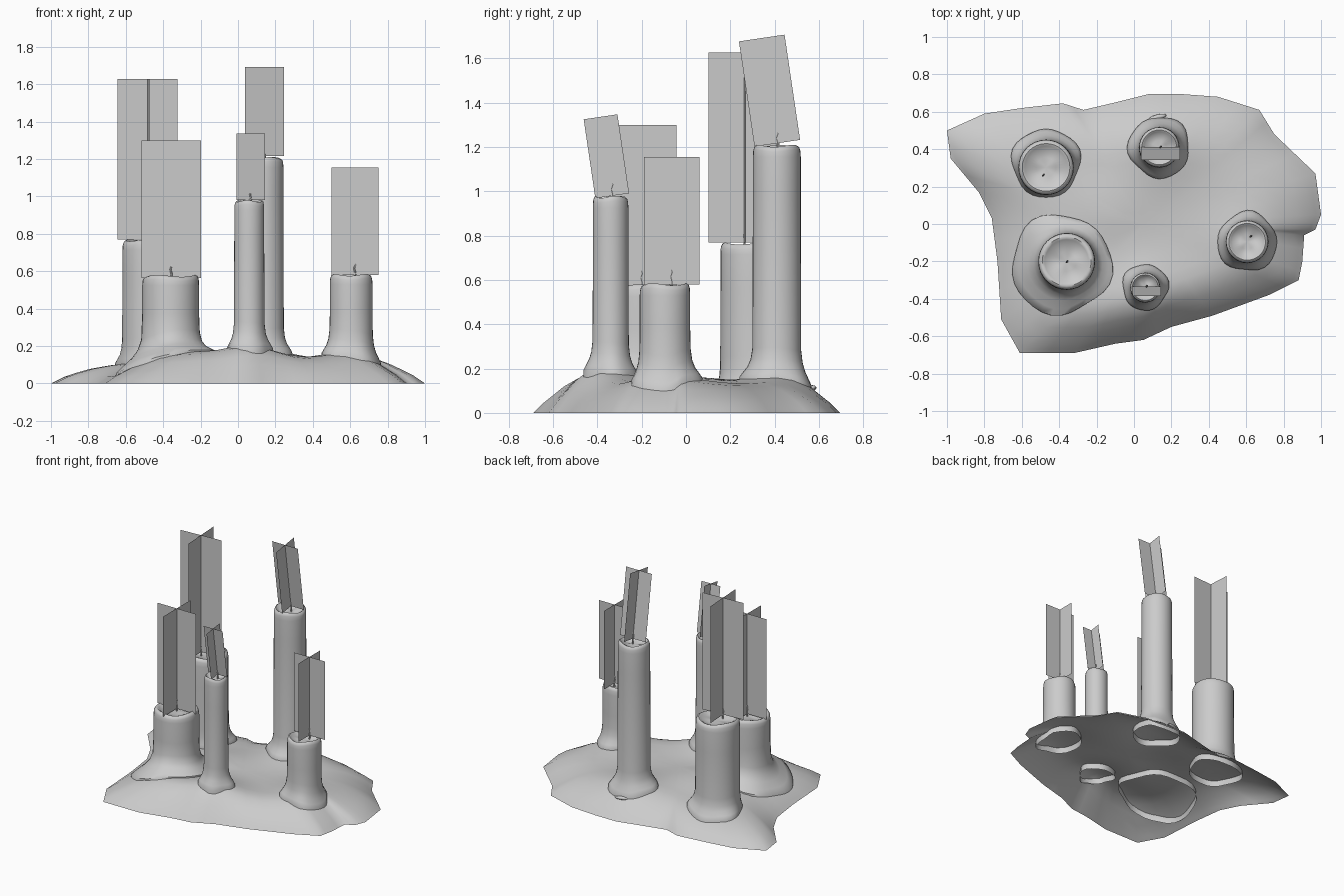
import bpy, bmesh, math
from mathutils import Vector, Matrix

if "Cube" in bpy.data.objects:
    bpy.data.objects.remove(bpy.data.objects["Cube"], do_unlink=True)

GREY = (0.6, 0.6, 0.6, 1)
wax = bpy.data.materials.new("light_grey")
wax.use_nodes = True
wax.diffuse_color = GREY
wax.node_tree.nodes["Principled BSDF"].inputs["Base Color"].default_value = GREY


def finish(bm, name, smooth=True):
    mesh = bpy.data.meshes.new(name)
    bm.to_mesh(mesh)
    bm.free()
    mesh.materials.append(wax)
    obj = bpy.data.objects.new(name, mesh)
    bpy.context.collection.objects.link(obj)
    if smooth:
        bpy.ops.object.select_all(action='DESELECT')
        obj.select_set(True)
        bpy.context.view_layer.objects.active = obj
        bpy.ops.object.shade_smooth_by_angle(angle=math.radians(50))


def bridge(bm, low, high):
    n = len(low)
    for i in range(n):
        j = (i + 1) % n
        bm.faces.new((low[i], low[j], high[j], high[i]))


def cap(bm, ring, co):
    tip = bm.verts.new(co)
    for i in range(len(ring)):
        bm.faces.new((ring[i], ring[(i + 1) % len(ring)], tip))


def lerp_table(table, t):
    for (a, va), (b, vb) in zip(table, table[1:]):
        if t <= b:
            return va + (vb - va) * (t - a) / (b - a)
    return table[-1][1]


# Outline of the melted wax pool, anticlockwise
outline = [Vector(p) for p in (
    (1, .05), (.97, .27), (.75, .48), (.67, .61), (.45, .68), (.25, .695),
    (.08, .695), (-.1, .65), (-.27, .61), (-.38, .645), (-.6, .62), (-.8, .59),
    (-1, .5), (-.98, .35), (-.83, .17), (-.76, .03), (-.73, -.2), (-.71, -.51),
    (-.61, -.69), (-.32, -.69), (-.1, -.64), (.05, -.62), (.2, -.55), (.42, -.49),
    (.72, -.38), (.88, -.3), (.9, -.2), (.91, -.06), (.97, -.03))]
CENTRE = Vector((.05, 0))
SLOPE = [(0, .13), (.6, .13), (.75, .115), (.85, .08), (.93, .045), (1, 0)]
BUMPS = [(.07, -.4, .075), (.15, .42, .045), (.6, -.1, .04), (-.3, -.44, .045),
         (-.16, .06, .035)]


def edge_fraction(p):
    """How far p lies from the pool centre towards its outline."""
    d = p - CENTRE
    for a, b in zip(outline, outline[1:] + outline[:1]):
        a, b = a - CENTRE, b - CENTRE
        if a.x * d.y - a.y * d.x >= 0 and d.x * b.y - d.y * b.x >= 0:
            area = a.x * b.y - a.y * b.x
            if area > 0:
                return ((a.x * d.y - a.y * d.x) + (d.x * b.y - d.y * b.x)) / area
    return 0


def ground(x, y):
    t = min(edge_fraction(Vector((x, y))), 1)
    z = lerp_table(SLOPE, t) * (1 - .2 * max(0, min(1, -x / .7)))
    for bx, by, h in BUMPS:
        z += h * math.exp(-((x - bx) ** 2 + (y - by) ** 2) / .042) * min(1, (1 - t) * 4)
    return z


# Wax pool: rings shrinking towards the centre, open underneath
bm = bmesh.new()
rim = []
for a, b in zip(outline, outline[1:] + outline[:1]):
    rim += [a, (a + b) / 2]
previous = None
for t in (1, .97, .93, .87, .8, .7, .6, .5, .4, .3, .2, .1):
    ring = []
    for p in rim:
        q = CENTRE + (p - CENTRE) * t
        ring.append(bm.verts.new((q.x, q.y, 0 if t == 1 else ground(q.x, q.y))))
    if previous:
        bridge(bm, previous, ring)
    previous = ring
cap(bm, previous, (CENTRE.x, CENTRE.y, ground(*CENTRE)))
finish(bm, "wax_pool")

# Small wax drip beside the tall back candle
bm = bmesh.new()
bmesh.ops.create_uvsphere(bm, u_segments=12, v_segments=6, radius=1, matrix=(
    Matrix.Translation((.125, .57, ground(.125, .57) + .004))
    @ Matrix.Rotation(math.radians(15), 4, 'Z') @ Matrix.Diagonal((.05, .015, .012, 1))))
finish(bm, "wax_drip")


# Candle: irregular skirt following the pool, plain shaft, dished top
def candle(name, x, y, radius, top, skirt, sx, sy, seed):
    bm = bmesh.new()
    n = 32
    angles = [2 * math.pi * i / n for i in range(n)]
    previous = None

    def add_ring(points):
        nonlocal previous
        ring = [bm.verts.new(p) for p in points]
        if previous:
            bridge(bm, previous, ring)
        previous = ring

    # height above the pool, blend from shaft to skirt
    for lift, blend in ((-.045, 1), (.01, .97), (.028, .72), (.05, .4), (.08, .17), (.13, .04)):
        points = []
        for a in angles:
            wobble = 1 + .04 * math.sin(3 * a + seed) + .03 * math.sin(5 * a + 2 * seed)
            r = radius + (skirt * wobble - radius) * blend
            px = x + (sx - x) * blend + r * math.cos(a)
            py = y + (sy - y) * blend + r * math.sin(a)
            points.append((px, py, max(.01, ground(px, py) + lift)))
        add_ring(points)
    # shaft wall, rounded lip and shallow dish
    for scale, drop in ((1, .2), (1, .05), (.985, .022), (.94, .006), (.86, 0),
                        (.77, .006), (.68, .018), (.35, .025)):
        add_ring([(x + radius * scale * math.cos(a), y + radius * scale * math.sin(a),
                   top - drop + .005 * math.sin(3 * a + seed) * (drop < .05)) for a in angles])
    cap(bm, previous, (x, y, top - .027))
    finish(bm, name)


# Wick: thin bent tapering stalk
def wick(name, x, y, z):
    bm = bmesh.new()
    previous = None
    for lift, bend in ((-.035, 0), (.01, .002), (.035, -.004), (.055, .003)):
        r = .006 - .04 * max(lift, 0)
        ring = [bm.verts.new((x + bend + r * math.cos(k * math.pi / 3),
                              y + bend + r * math.sin(k * math.pi / 3), z + lift))
                for k in range(6)]
        if previous:
            bridge(bm, previous, ring)
        previous = ring
    cap(bm, previous, (x + .003, y, z + .065))
    finish(bm, name)


# Flame: two crossed upright cards, leaning about x and turned about z
def flame(name, x, y, z, half, height, lean, turn):
    bm = bmesh.new()
    place = (Matrix.Translation((x, y, z)) @ Matrix.Rotation(math.radians(lean), 4, 'X')
             @ Matrix.Rotation(math.radians(turn), 4, 'Z'))
    for side in (Vector((half, 0, 0)), Vector((0, half, 0))):
        up = Vector((0, 0, height))
        bm.faces.new([bm.verts.new(place @ p) for p in (-side, side, side + up, up - side)])
    finish(bm, name, smooth=False)


# name, shaft x y radius top, skirt radius x y, flame x y z half height lean turn
candles = [
    ("back_right", (-.47, .303, .148, .765), (.184, -.47, .328), (-.484, .262, .77, .16, .857, 0, 3.5)),
    ("front_right", (-.36, -.2, .152, .575), (.27, -.39, -.217), (-.357, -.2, .565, .158, .735, 0, 0)),
    ("left", (.605, -.095, .114, .58), (.16, .605, -.095), (.625, -.065, .58, .125, .575, 0, 0)),
    ("back", (.135, .41, .108, 1.205), (.165, .135, .41), (.142, .412, 1.217, .104, .48, 8.4, 0)),
    ("front", (.06, -.34, .08, .975), (.124, .06, -.337), (.068, -.333, .98, .077, .36, 8.4, 0)),
]
for i, (name, shaft, skirt, card) in enumerate(candles):
    candle(name + "_candle", *shaft, *skirt, i * 1.7)
    wick(name + "_wick", card[0], card[1], shaft[3])
    flame(name + "_flame", *card)
